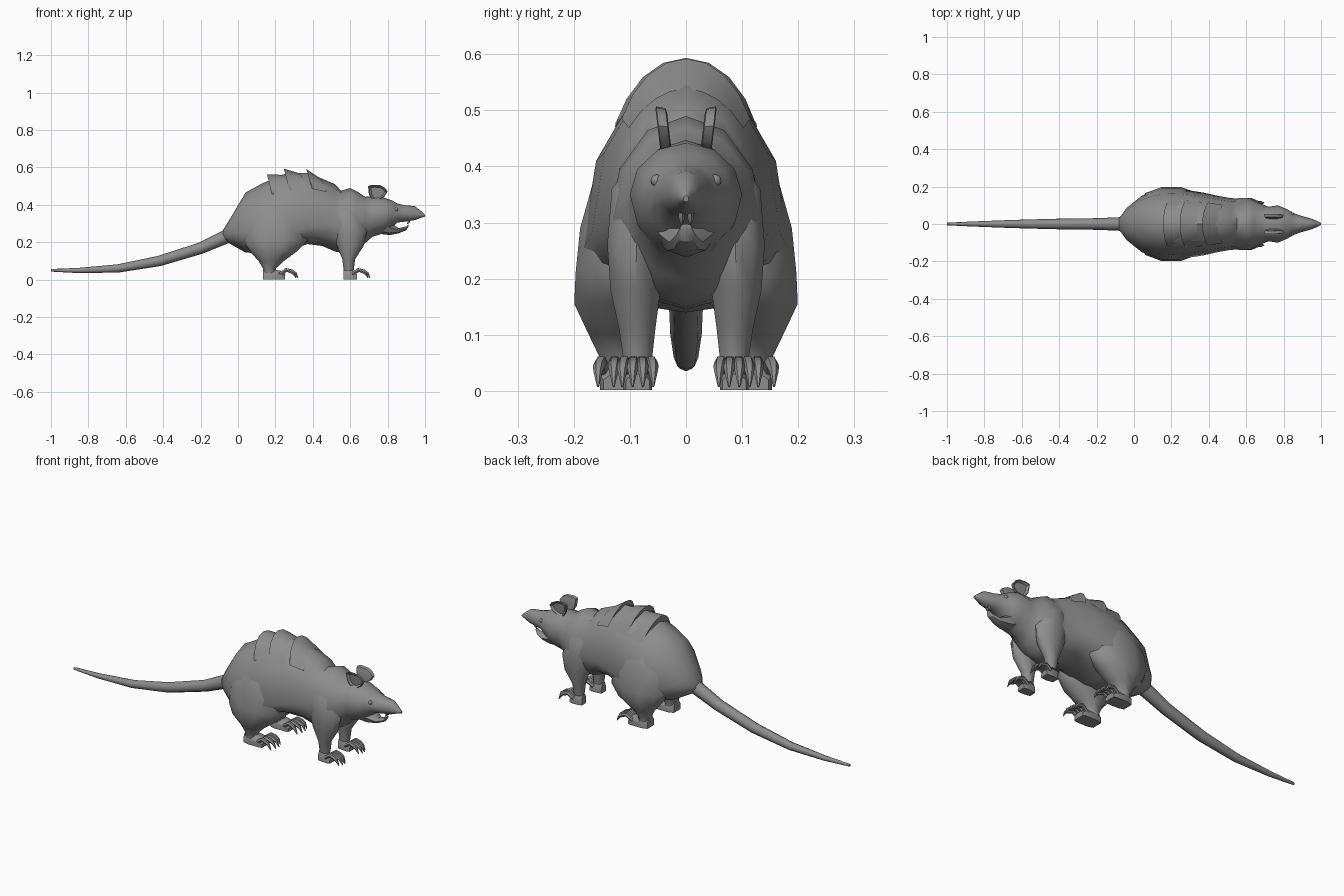
import bpy, bmesh, math
from mathutils import Vector

if "Cube" in bpy.data.objects:
    bpy.data.objects.remove(bpy.data.objects["Cube"])

fur = bpy.data.materials.new("grey fur")
fur.diffuse_color = (0.27, 0.27, 0.27, 1)
fur.use_nodes = True
fur.node_tree.nodes["Principled BSDF"].inputs["Base Color"].default_value = fur.diffuse_color


def finish(name, bm, angle=45):
    bmesh.ops.recalc_face_normals(bm, faces=bm.faces)
    me = bpy.data.meshes.new(name)
    bm.to_mesh(me)
    bm.free()
    me.materials.append(fur)
    ob = bpy.data.objects.new(name, me)
    bpy.context.collection.objects.link(ob)
    bpy.ops.object.select_all(action='DESELECT')
    ob.select_set(True)
    bpy.context.view_layer.objects.active = ob
    bpy.ops.object.shade_smooth_by_angle(angle=math.radians(angle))
    return ob


def loft(name, rings, angle=45):
    """Skin a list of closed rings and cap both ends."""
    bm = bmesh.new()
    vs = [[bm.verts.new(p) for p in r] for r in rings]
    n = len(vs[0])
    for a, b in zip(vs, vs[1:]):
        for i in range(n):
            j = (i + 1) % n
            bm.faces.new((a[i], a[j], b[j], b[i]))
    bm.faces.new(vs[0])
    bm.faces.new(vs[-1])
    return finish(name, bm, angle)


def cross_ring(x, top, bottom, w, mid, n=12):
    """Egg-shaped section across x, widest at height mid."""
    out = []
    for i in range(n):
        t = 2 * math.pi * i / n
        h = (top - mid) if math.cos(t) > 0 else (mid - bottom)
        out.append((x, w * math.sin(t), mid + h * math.cos(t)))
    return out


def level_ring(z, x, y, rx, ry, n=10):
    return [(x + rx * math.cos(2 * math.pi * i / n),
             y + ry * math.sin(2 * math.pi * i / n), z) for i in range(n)]


def tube(name, pts, n=6):
    """Tapered tube in a vertical plane; pts are (x, y, z, radius)."""
    P = [Vector(p[:3]) for p in pts]
    rings = []
    for i, p in enumerate(P):
        d = (P[min(i + 1, len(P) - 1)] - P[max(i - 1, 0)]).normalized()
        side = Vector((0, 1, 0))
        up = d.cross(side).normalized()
        rings.append([p + pts[i][3] * (math.cos(a) * side + math.sin(a) * up)
                      for a in (2 * math.pi * k / n for k in range(n))])
    return loft(name, rings, 50)


# torso: x, top, bottom, half width, height of widest point
torso = [(-.08, .265, .215, .03, .24), (-.04, .33, .19, .085, .25),
         (.04, .465, .145, .15, .25), (.13, .515, .14, .18, .24),
         (.19, .54, .14, .188, .24), (.26, .57, .15, .185, .25),
         (.37, .57, .19, .168, .28), (.45, .54, .18, .15, .29),
         (.52, .51, .15, .138, .29), (.55, .475, .145, .137, .29),
         (.60, .49, .15, .137, .30), (.64, .47, .165, .128, .31)]
# neck, skull and snout
head = [(.68, .443, .195, .108, .33), (.72, .447, .23, .092, .34),
        (.77, .442, .245, .10, .35), (.82, .425, .275, .078, .355),
        (.85, .408, .305, .060, .352), (.89, .398, .31, .045, .35),
        (.945, .393, .318, .030, .35), (.975, .37, .33, .018, .347),
        (1.0, .348, .337, .005, .343)]
loft("body_and_head", [cross_ring(*s) for s in torso + head])

# lower jaw
loft("lower_jaw", [cross_ring(*s, n=8) for s in (
    (.76, .31, .245, .06, .29), (.81, .305, .238, .048, .28),
    (.86, .275, .248, .030, .265), (.90, .285, .265, .018, .277),
    (.912, .298, .285, .010, .292))], 35)

# tail
tube("tail", [(-.03, 0, .245, .04), (-.08, 0, .222, .036), (-.20, 0, .168, .031),
              (-.42, 0, .10, .028), (-.64, 0, .06, .022), (-.85, 0, .049, .014),
              (-1.0, 0, .05, .007)], 8)


def back_profile(x):
    """Torso section values interpolated at x."""
    for a, b in zip(torso, torso[1:]):
        if a[0] <= x <= b[0]:
            t = (x - a[0]) / (b[0] - a[0])
            return [p + t * (q - p) for p, q in zip(a, b)]


# skin folds that overlap towards the rear along the spine
for k, (x0, length, lift) in enumerate(((.155, .09, .038), (.245, .09, .030), (.365, .08, .022))):
    bm = bmesh.new()
    rows = []
    for x, raise_by in ((x0 + .015, -.02), (x0, lift), (x0 + length, -.004)):
        row = []
        for i in range(-4, 5):
            t = math.radians(11 * i)
            _, top, _, w, mid = back_profile(x)
            fade = math.cos(math.radians(90 * i / 4))
            r = raise_by * fade - .004 * (1 - fade)
            row.append(bm.verts.new((x + .03 * (1 - fade), (w + r) * math.sin(t),
                                     mid + (top - mid + r) * math.cos(t))))
        rows.append(row)
    for a, b in zip(rows, rows[1:]):
        for i in range(8):
            bm.faces.new((a[i], a[i + 1], b[i + 1], b[i]))
    finish("back_fold_%d" % (k + 1), bm, 35)

for s, side in ((-1, "right"), (1, "left")):
    # hind leg: height, centre x, centre y, radii
    loft("hind_leg_" + side, [level_ring(z, x, s * y, rx, ry) for z, x, y, rx, ry in (
        (.44, .20, .08, .06, .05), (.38, .20, .092, .13, .075), (.29, .20, .105, .165, .088),
        (.21, .20, .115, .172, .086), (.155, .19, .123, .13, .080),
        (.10, .178, .118, .068, .058), (.06, .168, .115, .035, .041),
        (.03, .168, .115, .033, .038))], 50)
    # foreleg
    loft("front_leg_" + side, [level_ring(z, x, s * y, rx, ry) for z, x, y, rx, ry in (
        (.42, .58, .06, .04, .03), (.36, .58, .08, .075, .055), (.26, .595, .088, .095, .055),
        (.18, .60, .090, .072, .047), (.11, .592, .087, .034, .034),
        (.05, .592, .086, .027, .026))], 50)
    # paws: flat-soled blocks
    for name, x0, x1, y, w, h in (("hind_paw_", .135, .25, .115, .038, .058),
                                  ("front_paw_", .563, .635, .086, .025, .055)):
        rings = []
        for x, top, ww in ((x0, h, w * .75), (x0 + .03, h, w), (x1 - .015, h * .8, w), (x1, h * .55, w * .85)):
            rings.append([(x, s * (y + a * ww), z) for a, z in
                          ((-1, .002), (1, .002), (1, top * .6), (.5, top), (-.5, top), (-1, top * .6))])
        loft(name + side, rings, 40)
        # toes, each ending in a down-curved claw
        for i in range(4):
            f = (i - 1.5) / 1.5
            reach = .078 - .016 * abs(f)
            yy = y + f * w * .85
            spread = f * w * .25
            b = x1 - .015
            tube("%stoe_%d_%s" % (name, i + 1, side),
                 [(b - .01, s * yy, .03, .010), (b + reach * .35, s * (yy + spread * .4), .052, .0115),
                  (b + reach * .75, s * (yy + spread * .8), .044, .011),
                  (b + reach, s * (yy + spread), .034, .008),
                  (b + reach + .014, s * (yy + spread), .008, .002)])
    # ear: thin dished plate
    outline = ((.70, .455), (.695, .50), (.715, .507), (.76, .505), (.785, .492),
               (.80, .472), (.785, .445), (.75, .425), (.72, .425))
    def ear_ring(scale, off):
        out = []
        for x, z in outline:
            x, z = .748 + (x - .748) * scale, .465 + (z - .465) * scale
            out.append((x, s * (.040 + (z - .465) * .12 + off), z))
        return out
    loft("ear_" + side, [ear_ring(.7, -.010), ear_ring(.92, -.008), ear_ring(1, .008),
                         ear_ring(.9, .010), ear_ring(.7, .0)], 35)
    # front teeth
    tube("upper_tooth_" + side, [(.915, s * .008, .325, .007), (.913, s * .008, .308, .006),
                                 (.905, s * .008, .297, .002)], 5)
    # eye bump
    bm = bmesh.new()
    bmesh.ops.create_uvsphere(bm, u_segments=8, v_segments=6, radius=.011)
    bmesh.ops.translate(bm, verts=bm.verts, vec=(.845, s * .052, .375))
    finish("eye_" + side, bm)
